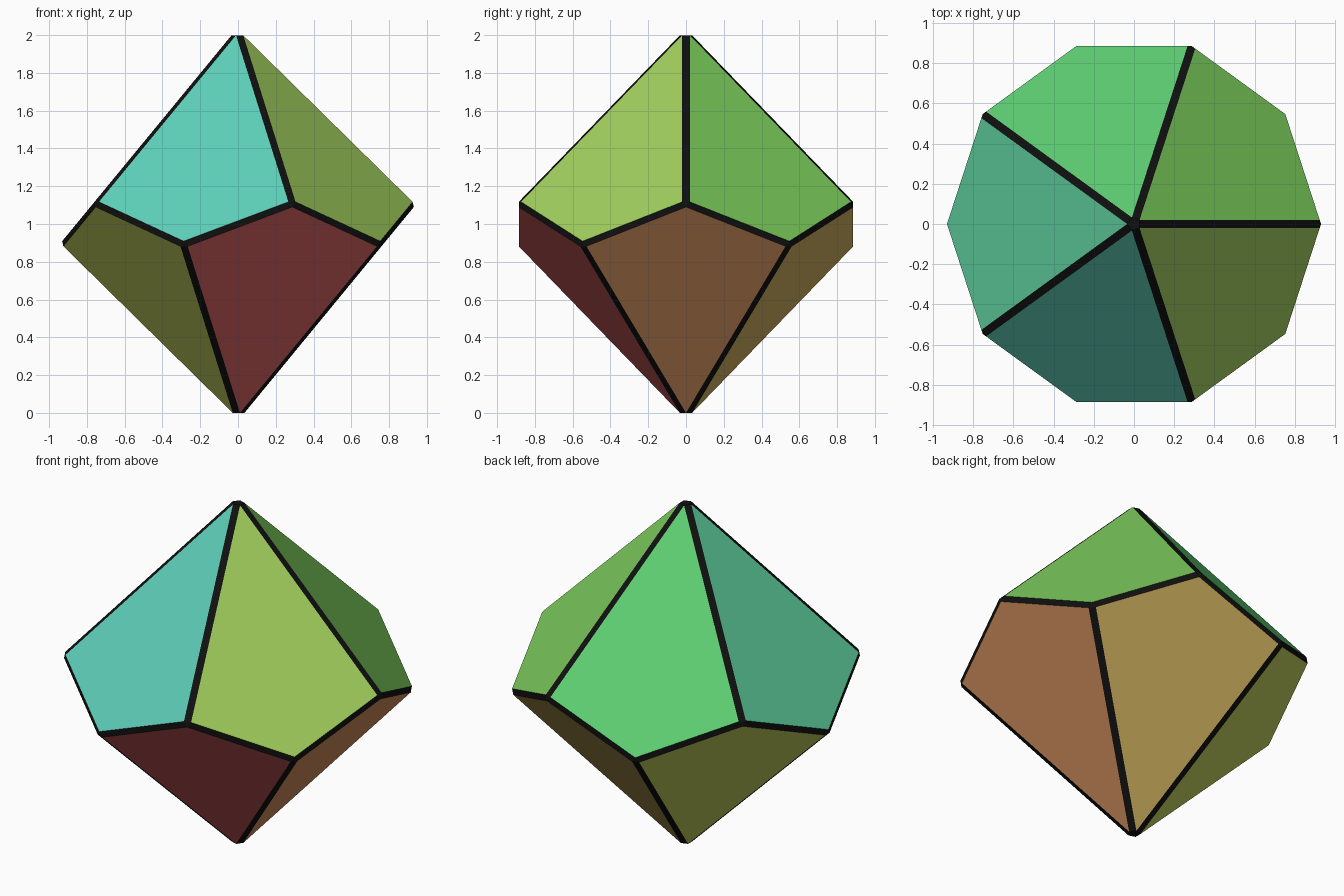
import bpy
import bmesh
from math import cos, sin, radians
from mathutils import Color, Vector

cube = bpy.data.objects.get("Cube")
if cube:
    bpy.data.objects.remove(cube, do_unlink=True)

RADIUS = 0.947    # equator ring before chamfering
HEIGHT = 1.041    # apex distance from the centre before chamfering
CHAMFER = 0.0225
ZIGZAG = HEIGHT * (1 - cos(radians(36))) / (1 + cos(radians(36)))  # keeps kites flat


def make_material(name, color):
    mat = bpy.data.materials.new(name)
    mat.use_nodes = True
    rgba = (color[0], color[1], color[2], 1.0)
    mat.diffuse_color = rgba
    bsdf = mat.node_tree.nodes["Principled BSDF"]
    bsdf.inputs["Base Color"].default_value = rgba
    bsdf.inputs["Roughness"].default_value = 0.7
    return mat


def hue_color(degrees):
    color = Color()
    color.hsv = (degrees / 360, 0.55, 0.81)
    return color.from_srgb_to_scene_linear()


# Facet colours, one hue each, plus the dark edges
hues = {"red": 0, "orange": 25, "gold": 44, "olive": 68, "lime": 84,
        "leaf_green": 103, "green": 131, "sea_green": 153, "turquoise": 168}
names = list(hues)
materials = [make_material(n, hue_color(h)) for n, h in hues.items()]
materials.append(make_material("edge_black", (0.005, 0.005, 0.005)))

# Facet colour around the ring: even steps are lower facets, odd steps upper
ring_colors = ["orange", "leaf_green", "gold", "green", "olive",
               "sea_green", "olive", "turquoise", "red", "lime"]

# Ten kite facets between two apexes and a zigzag equator
bm = bmesh.new()
top = bm.verts.new((0, 0, HEIGHT))
bottom = bm.verts.new((0, 0, -HEIGHT))
ring = []
for i in range(10):
    a = radians(36 * i)
    z = ZIGZAG if i % 2 == 0 else -ZIGZAG
    ring.append(bm.verts.new((RADIUS * cos(a), RADIUS * sin(a), z)))
for i, color in enumerate(ring_colors):
    apex = top if i % 2 else bottom
    face = bm.faces.new((apex, ring[i - 1], ring[i], ring[(i + 1) % 10]))
    face.material_index = names.index(color)
bmesh.ops.recalc_face_normals(bm, faces=bm.faces[:])

# Dark flat chamfers along every edge
bmesh.ops.bevel(bm, geom=bm.edges[:], offset=CHAMFER, offset_type='OFFSET',
                segments=1, profile=0.5, affect='EDGES', clamp_overlap=True,
                material=len(materials) - 1)

# Stand the solid on the ground
lowest = min(v.co.z for v in bm.verts)
bmesh.ops.translate(bm, verts=bm.verts[:], vec=Vector((0, 0, -lowest)))

mesh = bpy.data.meshes.new("ten_sided_die")
bm.to_mesh(mesh)
bm.free()
for mat in materials:
    mesh.materials.append(mat)
die = bpy.data.objects.new("ten_sided_die", mesh)
bpy.context.collection.objects.link(die)
